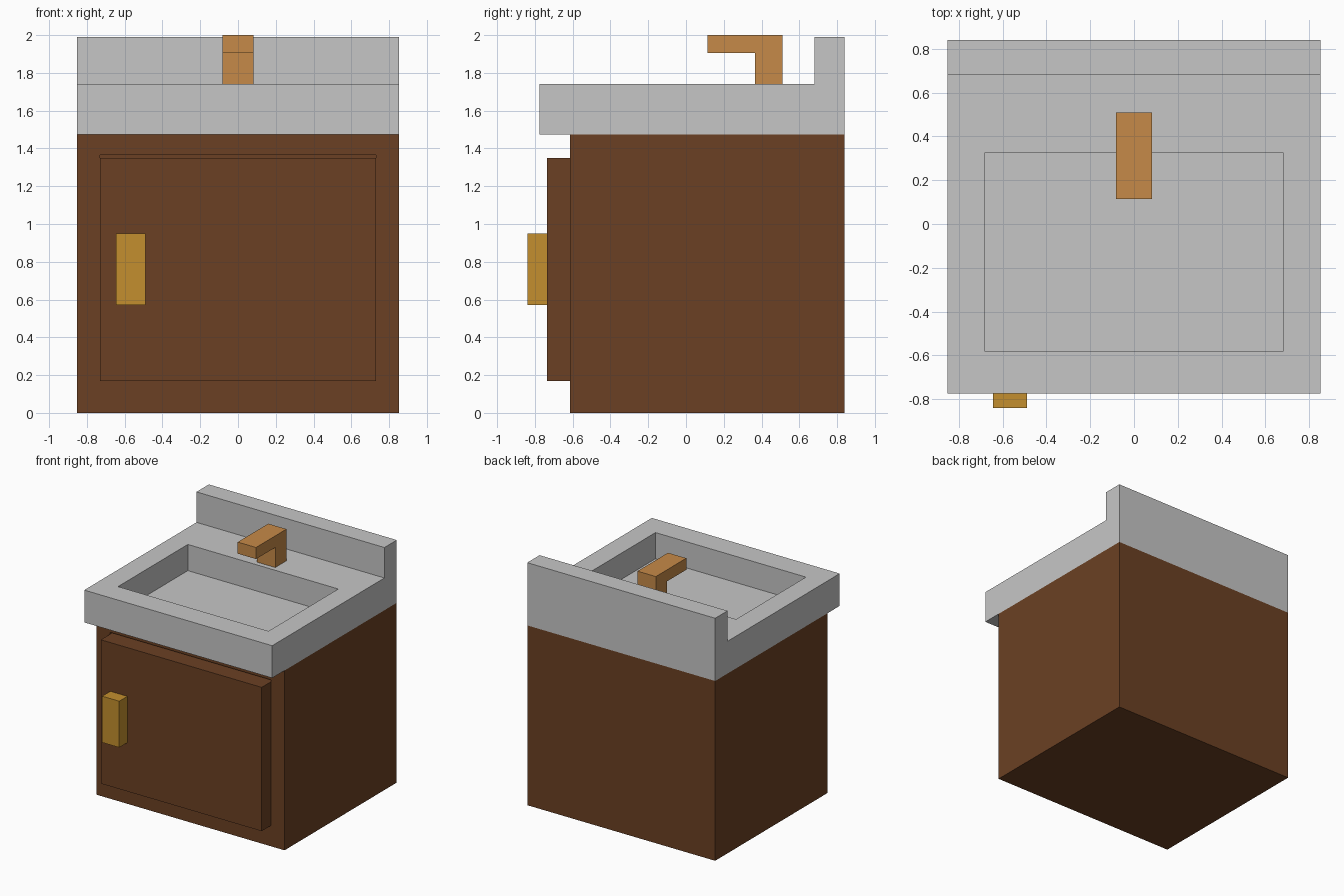
import bpy, bmesh

if "Cube" in bpy.data.objects:
    bpy.data.objects.remove(bpy.data.objects["Cube"])


def material(name, rgb):
    def lin(c):
        c /= 255
        return c / 12.92 if c <= 0.04045 else ((c + 0.055) / 1.055) ** 2.4
    m = bpy.data.materials.new(name)
    m.diffuse_color = (*[lin(c) for c in rgb], 1)
    m.use_nodes = True
    m.node_tree.nodes["Principled BSDF"].inputs["Base Color"].default_value = m.diffuse_color
    return m


def profile(name, yz, x0, x1, mat):
    """Extrude a side profile (y, z points) from x0 to x1."""
    bm = bmesh.new()
    face = bm.faces.new([bm.verts.new((x0, y, z)) for y, z in yz])
    new = bmesh.ops.extrude_face_region(bm, geom=[face])["geom"]
    bmesh.ops.translate(bm, vec=(x1 - x0, 0, 0),
                        verts=[v for v in new if isinstance(v, bmesh.types.BMVert)])
    bmesh.ops.recalc_face_normals(bm, faces=bm.faces)
    me = bpy.data.meshes.new(name)
    bm.to_mesh(me)
    bm.free()
    ob = bpy.data.objects.new(name, me)
    bpy.context.collection.objects.link(ob)
    if mat:
        me.materials.append(mat)
    return ob


def box(name, x, y, z, mat):
    return profile(name, [(y[0], z[0]), (y[1], z[0]), (y[1], z[1]), (y[0], z[1])], *x, mat)


def cut(target, x, y, z):
    """Subtract a box from the target."""
    cutter = box("cutter", x, y, z, None)
    cutter.hide_render = True
    mod = target.modifiers.new("cut", "BOOLEAN")
    mod.operation, mod.solver, mod.object = "DIFFERENCE", "EXACT", cutter
    bpy.context.view_layer.objects.active = target
    bpy.ops.object.modifier_apply(modifier=mod.name)
    bpy.data.objects.remove(cutter)


wood = material("dark wood", (107, 64, 35))
stone = material("grey stone", (198, 198, 198))
copper = material("copper", (198, 138, 72))
brass = material("brass", (196, 143, 46))

W, BACK = 0.853, 0.84

# Cabinet with a shallow door opening, slightly taller than the door
cabinet = box("cabinet", (-W, W), (-0.615, BACK), (0, 1.475), wood)
cut(cabinet, (-0.73, 0.73), (-0.7, -0.53), (0.17, 1.365))

# Door and handle
box("door", (-0.73, 0.73), (-0.735, -0.53), (0.17, 1.35), wood)
box("door_handle", (-0.645, -0.49), (-0.84, -0.735), (0.57, 0.95), brass)

# Countertop with backsplash, basin cut into the top
counter = profile("countertop", [(-0.775, 1.475), (BACK, 1.475), (BACK, 1.99),
                                 (0.68, 1.99), (0.68, 1.74), (-0.775, 1.74)], -W, W, stone)
cut(counter, (-0.683, 0.683), (-0.58, 0.325), (1.525, 1.9))

# Faucet: post and spout in one profile
profile("faucet", [(0.365, 1.74), (0.51, 1.74), (0.51, 2.0), (0.115, 2.0),
                   (0.115, 1.905), (0.365, 1.905)], -0.083, 0.083, copper)
